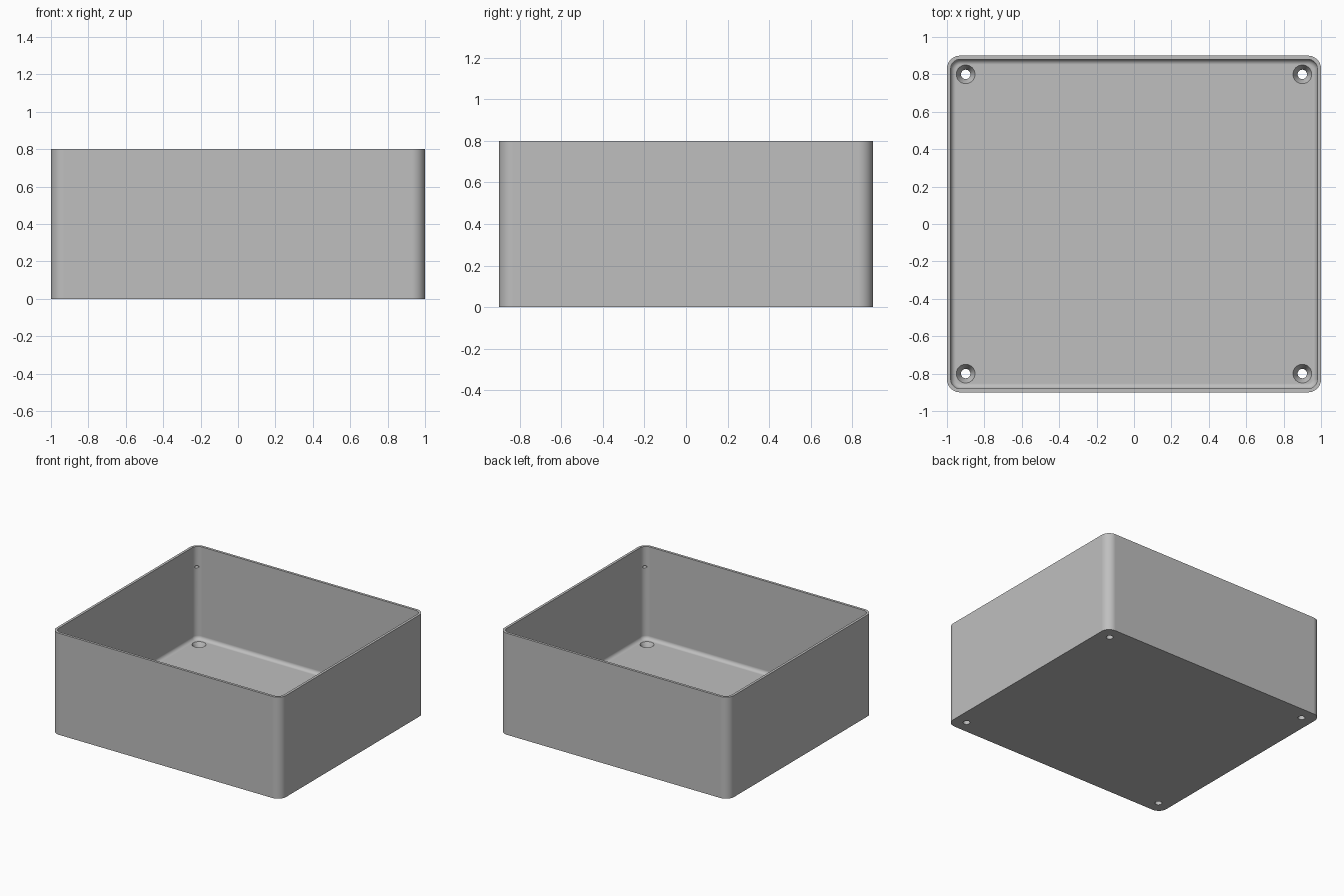
import bpy, bmesh
from math import sin, cos, pi, radians
from mathutils import Matrix, Vector

cube = bpy.data.objects.get("Cube")
if cube:
    bpy.data.objects.remove(cube, do_unlink=True)

HX, HY, H = 1.0, 0.9, 0.8                 # half width, half depth, height
WALL, FLOOR, RADIUS, FILLET = 0.02, 0.07, 0.07, 0.028
CORNERS = [(1, 1), (-1, 1), (-1, -1), (1, -1)]

grey = bpy.data.materials.new("grey_plastic")
grey.use_nodes = True
colour = (0.52, 0.52, 0.52, 1)
grey.diffuse_color = colour
grey.node_tree.nodes["Principled BSDF"].inputs["Base Color"].default_value = colour


def new_object(name, bm):
    bmesh.ops.recalc_face_normals(bm, faces=bm.faces)
    mesh = bpy.data.meshes.new(name)
    bm.to_mesh(mesh)
    bm.free()
    mesh.materials.append(grey)
    ob = bpy.data.objects.new(name, mesh)
    bpy.context.collection.objects.link(ob)
    return ob


def skin(bm, loops):
    """Join closed loops of equal length and cap both ends."""
    for a, b in zip(loops, loops[1:]):
        for i in range(len(a)):
            j = (i + 1) % len(a)
            bm.faces.new((a[i], a[j], b[j], b[i]))
    bm.faces.new(loops[0])
    bm.faces.new(loops[-1])


def rounded_loop(bm, inset, z, steps=10):
    r = RADIUS - inset
    verts = []
    for q, (sx, sy) in enumerate(CORNERS):
        for k in range(steps + 1):
            a = (q + k / steps) * pi / 2
            verts.append(bm.verts.new((sx * (HX - RADIUS) + r * cos(a),
                                       sy * (HY - RADIUS) + r * sin(a), z)))
    return verts


# Open tray: outer wall, rim, inner wall, fillet down to the floor
levels = [(0, 0), (0, H), (WALL, H)]
for k in range(7):
    a = k / 6 * pi / 2
    levels.append((WALL + FILLET * (1 - cos(a)), FLOOR + FILLET * (1 - sin(a))))
bm = bmesh.new()
skin(bm, [rounded_loop(bm, inset, z) for inset, z in levels])
tray = new_object("tray", bm)

# Cutters: countersunk screw holes and a shallow dimple in each inner corner
screw_profile = [(0.025, -0.05), (0.025, 0.025), (0.05, FLOOR), (0.05, FLOOR + 0.05)]
bm = bmesh.new()
for sx, sy in CORNERS:
    loops = []
    for r, z in screw_profile:
        loops.append([bm.verts.new((sx * 0.9 + r * cos(2 * pi * i / 32),
                                    sy * 0.8 + r * sin(2 * pi * i / 32), z))
                      for i in range(32)])
    skin(bm, loops)
    reach = (RADIUS - WALL - 0.006) * cos(pi / 4)
    spot = Vector((sx * (HX - RADIUS + reach), sy * (HY - RADIUS + reach), 0.64))
    bmesh.ops.create_uvsphere(bm, u_segments=16, v_segments=8, radius=0.018,
                              matrix=Matrix.Translation(spot) @ Matrix.Diagonal((1, 1, 0.5, 1)))
cutter = new_object("hole_cutter", bm)
cutter.hide_render = True

# Cut, then smooth the rounded surfaces while keeping hard edges
cut = tray.modifiers.new("holes", 'BOOLEAN')
cut.operation = 'DIFFERENCE'
cut.solver = 'EXACT'
cut.object = cutter
bpy.ops.object.select_all(action='DESELECT')
tray.select_set(True)
bpy.context.view_layer.objects.active = tray
bpy.ops.object.modifier_apply(modifier=cut.name)
bpy.data.objects.remove(cutter, do_unlink=True)
bpy.ops.object.shade_smooth_by_angle(angle=radians(30))
weighted = tray.modifiers.new("even_shading", 'WEIGHTED_NORMAL')
weighted.keep_sharp = True
